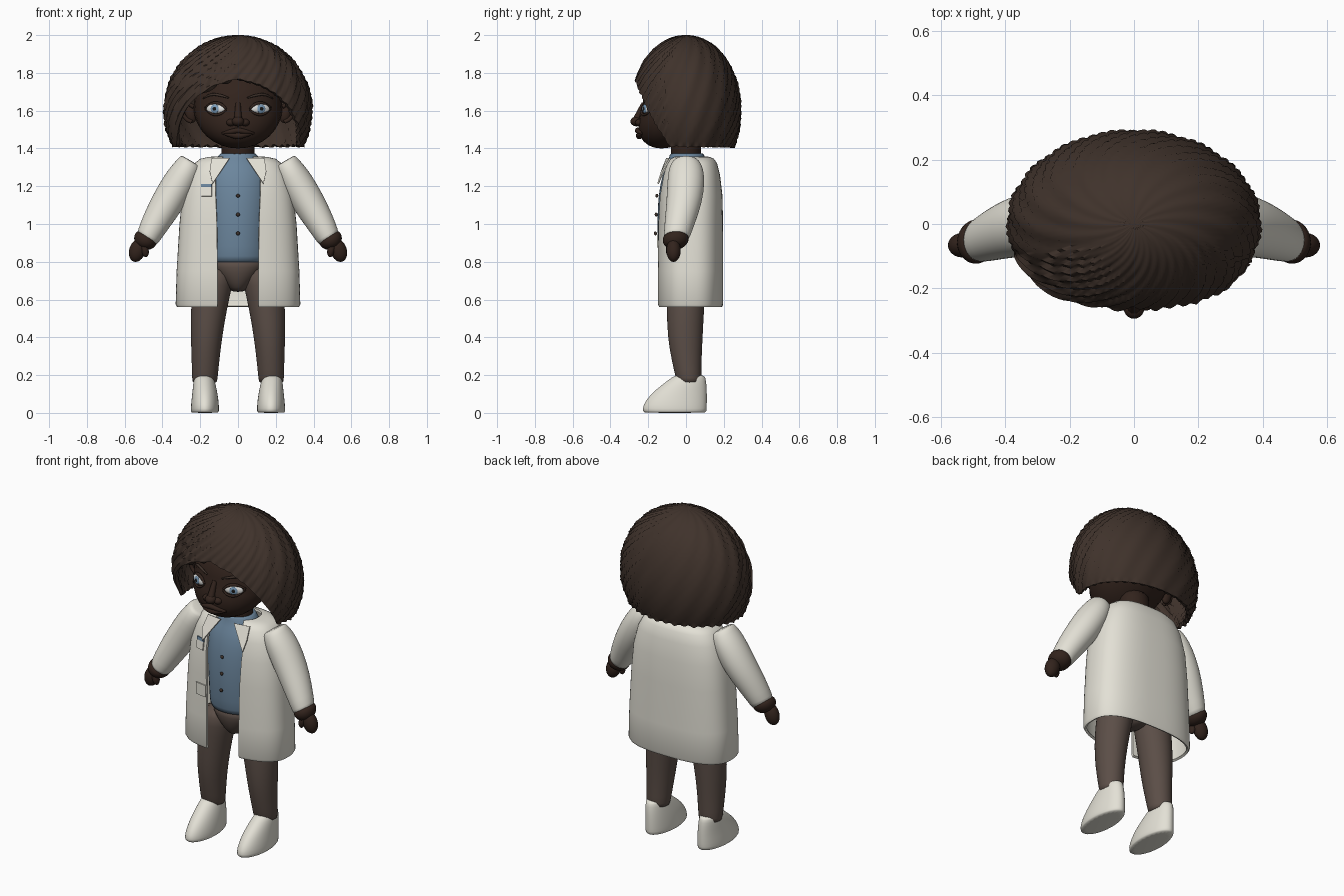
import bpy, bmesh, math
from mathutils import Vector

cube = bpy.data.objects.get("Cube")
if cube:
    bpy.data.objects.remove(cube, do_unlink=True)


def material(name, rgb):
    m = bpy.data.materials.new(name)
    m.use_nodes = True
    m.diffuse_color = (*rgb, 1)
    node = next(n for n in m.node_tree.nodes if n.type == 'BSDF_PRINCIPLED')
    node.inputs["Base Color"].default_value = (*rgb, 1)
    node.inputs["Roughness"].default_value = 0.8
    return m


HAIR = material("hair_brown", (0.05, 0.032, 0.024))
SKIN = material("dark_skin", (0.032, 0.017, 0.012))
CLOTH = material("trouser_brown", (0.105, 0.076, 0.063))
COAT = material("off_white", (0.77, 0.75, 0.67))
SHIRT = material("shirt_blue", (0.15, 0.24, 0.34))
WHITE = material("eye_white", (0.75, 0.75, 0.73))
IRIS = material("iris_blue", (0.2, 0.34, 0.5))
BLACK = material("pupil_black", (0.01, 0.01, 0.01))


def interp(table, x):
    """Linear lookup in rows of (key, values...)."""
    if x <= table[0][0]:
        return table[0][1:]
    for a, b in zip(table, table[1:]):
        if x <= b[0]:
            t = (x - a[0]) / (b[0] - a[0])
            return tuple(p + (q - p) * t for p, q in zip(a[1:], b[1:]))
    return table[-1][1:]


def grid(name, rows, mat, closed=True, caps=False, subsurf=0, thick=0):
    """Skin rows of points, bottom row first, each running anticlockwise."""
    bm = bmesh.new()
    vs = [[bm.verts.new(p) for p in row] for row in rows]
    n = len(rows[0])
    for a, b in zip(vs, vs[1:]):
        for j in range(n if closed else n - 1):
            k = (j + 1) % n
            bm.faces.new((a[j], a[k], b[k], b[j]))
    if caps:
        bm.faces.new(vs[0][::-1])
        bm.faces.new(vs[-1])
        bmesh.ops.recalc_face_normals(bm, faces=bm.faces)
    bmesh.ops.remove_doubles(bm, verts=bm.verts, dist=0.0001)
    for f in bm.faces:
        f.smooth = True
    me = bpy.data.meshes.new(name)
    bm.to_mesh(me)
    bm.free()
    me.materials.append(mat)
    ob = bpy.data.objects.new(name, me)
    bpy.context.collection.objects.link(ob)
    if subsurf:
        ob.modifiers.new("smooth", 'SUBSURF').levels = subsurf
        ob.modifiers["smooth"].render_levels = subsurf
    if thick:
        mod = ob.modifiers.new("thickness", 'SOLIDIFY')
        mod.thickness, mod.offset = thick, -1
        ob.modifiers.new("crisp_edges", 'EDGE_SPLIT').split_angle = 0.8
    return ob


def loft(name, rings, mat, side=1, tilt=0, n=20, subsurf=1):
    """Closed tube of ellipses (cx, cy, z, rx, ry), tilted in the xz plane."""
    rows = []
    for cx, cy, z, rx, ry in rings:
        row = []
        for j in range(n):
            a = 2 * math.pi * j / n
            u = rx * math.cos(a)
            row.append((side * (cx + u * math.cos(tilt)), cy + ry * math.sin(a),
                        z + u * math.sin(tilt)))
        rows.append(row)
    return grid(name, rows, mat, caps=True, subsurf=subsurf)


def ball(name, loc, size, mat, turn=0, lean=0):
    bpy.ops.mesh.primitive_uv_sphere_add(segments=24, ring_count=16, radius=1,
                                         location=loc, rotation=(0, lean, turn))
    ob = bpy.context.object
    ob.name, ob.scale = name, size
    ob.data.materials.append(mat)
    bpy.ops.object.shade_smooth()
    return ob


def tube(name, pts, depth, mat):
    """Tapered curve through (x, y, z, radius) points."""
    cu = bpy.data.curves.new(name, 'CURVE')
    cu.dimensions, cu.bevel_depth, cu.bevel_resolution = '3D', depth, 3
    cu.resolution_u, cu.use_fill_caps = 6, True
    sp = cu.splines.new('BEZIER')
    sp.bezier_points.add(len(pts) - 1)
    for b, p in zip(sp.bezier_points, pts):
        b.co, b.radius = p[:3], p[3]
        b.handle_left_type = b.handle_right_type = 'AUTO'
    cu.materials.append(mat)
    bpy.context.collection.objects.link(bpy.data.objects.new(name, cu))


# Head: an ellipsoid whose jaw slides forward
def face_y(x, z):
    nx, nz = x / 0.235, (z - 1.62) / 0.22
    return -0.03 - 0.2 * math.sqrt(max(0, 1 - nx * nx - nz * nz)) - 0.1 * max(0, -nz)


head = ball("head", (0, 0, 0), (1, 1, 1), SKIN)
for v in head.data.vertices:
    x, y, z = v.co
    v.co = (0.235 * x, -0.03 + 0.2 * y - 0.1 * max(0, -z), 1.62 + 0.22 * z)
loft("neck", [(0, 0, z, 0.088, 0.08) for z in (1.3, 1.37, 1.44, 1.5)], SKIN)

# Nose and lips
tube("nose_bridge", [(0, -0.222, 1.64, 0.6), (0, -0.245, 1.59, 0.8), (0, -0.262, 1.55, 1)], 0.022, SKIN)
ball("nose_tip", (0, -0.262, 1.543), (0.032, 0.032, 0.026), SKIN)
for name, mid, end, low in (("upper_lip", 1.495, 1.482, 0), ("lower_lip", 1.467, 1.48, 0.003)):
    pts = [(x, face_y(x, z) - 0.004, z, r) for x, z, r in (
        (-0.085, end, 0.25), (-0.04, (mid + end) / 2, 0.9), (0, mid, 1.1),
        (0.04, (mid + end) / 2, 0.9), (0.085, end, 0.25))]
    tube(name, pts, 0.014 + low, SKIN)

for side, label in ((1, "left"), (-1, "right")):
    ball(label + "_nostril", (side * 0.037, -0.243, 1.537), (0.025, 0.026, 0.02), SKIN)
    # Eye, iris and pupil turned along the face
    turn = side * 0.4
    out = Vector((math.sin(turn), -math.cos(turn), 0))
    eye = Vector((side * 0.118, face_y(0.118, 1.61), 1.61))
    ball(label + "_eye", eye, (0.053, 0.016, 0.027), WHITE, turn)
    ball(label + "_iris", eye + out * 0.0125, (0.024, 0.006, 0.023), IRIS, turn)
    ball(label + "_pupil", eye + out * 0.0165, (0.011, 0.004, 0.011), BLACK, turn)
    for part, depth, mat, line in (
            ("upper_lid", 0.009, SKIN, ((0.062, 1.61), (0.09, 1.633), (0.125, 1.64), (0.175, 1.618))),
            ("lower_lid", 0.007, SKIN, ((0.062, 1.605), (0.09, 1.585), (0.13, 1.58), (0.175, 1.61))),
            ("eyebrow", 0.007, HAIR, ((0.05, 1.668), (0.09, 1.68), (0.14, 1.685), (0.185, 1.665)))):
        tube(label + "_" + part, [(side * x, face_y(x, z) - 0.006, z, r)
                                  for (x, z), r in zip(line, (0.6, 1, 1, 0.5))], depth, mat)
    # Ear with a rim
    ball(label + "_ear", (side * 0.25, -0.02, 1.585), (0.03, 0.022, 0.05), SKIN, 0, side * 0.2)
    tube(label + "_ear_rim", [(side * x, -0.035, z, 1) for x, z in
         ((0.235, 1.62), (0.27, 1.635), (0.292, 1.6), (0.272, 1.555), (0.245, 1.54))], 0.011, SKIN)

# Hair: swirled ridges on an ellipsoid shell, cut away around the face
HAIRLINE = [(0, 1.77), (20, 1.735), (35, 1.675), (45, 1.61), (58, 1.51), (70, 1.41), (180, 1.405)]
COLS, ROWS, RIDGES, SWIRL = 228, 26, 38, 1.0
rows = []
for i in range(ROWS, -1, -1):
    row = []
    for j in range(COLS):
        a = 2 * math.pi * j / COLS
        deg = math.degrees(min(a, 2 * math.pi - a))
        u = math.acos((interp(HAIRLINE, deg)[0] - 1.6) / 0.4) * i / ROWS
        ridge = math.sin(RIDGES * (a + SWIRL * u)) + 0.4 * math.sin(17 * a + 9 * u)
        s = 1 + 0.02 * ridge * min(1, u / 0.7)
        row.append((0.39 * s * math.sin(u) * math.sin(a), -0.29 * s * math.sin(u) * math.cos(a),
                    1.6 + 0.4 * math.cos(u) * (1 + (s - 1) * 0.6)))
    rows.append(row)
grid("hair", rows, HAIR, thick=0.02)

# Shirt, buttons and pelvis
loft("shirt", [(0, 0.005, z, rx, ry) for z, rx, ry in (
    (0.79, 0.165, 0.14), (0.81, 0.165, 0.145), (0.95, 0.17, 0.16), (1.1, 0.18, 0.158), (1.22, 0.18, 0.143),
    (1.29, 0.17, 0.12), (1.33, 0.125, 0.1), (1.37, 0.1, 0.092), (1.375, 0.095, 0.088))], SHIRT)
for k, z in enumerate((0.95, 1.05, 1.15)):
    ball("button_%d" % (k + 1), (0, -0.162 + 0.004 * k, z), (0.01, 0.008, 0.01), HAIR)
loft("trouser_seat", [(0, 0.005, z, rx, ry) for z, rx, ry in (
    (0.64, 0.03, 0.06), (0.66, 0.055, 0.085), (0.71, 0.1, 0.115), (0.77, 0.15, 0.13), (0.83, 0.155, 0.13))], CLOTH)

# Coat: open-fronted shell; rows are height, half width, front, back, half gap
COAT_FORM = [(0.56, 0.322, -0.145, 0.19, 0.108), (0.575, 0.33, -0.152, 0.197, 0.108),
             (0.75, 0.325, -0.152, 0.197, 0.108), (1.0, 0.31, -0.15, 0.196, 0.112),
             (1.15, 0.294, -0.143, 0.193, 0.118), (1.26, 0.265, -0.125, 0.18, 0.12),
             (1.32, 0.232, -0.105, 0.165, 0.105), (1.345, 0.2, -0.085, 0.148, 0.09),
             (1.355, 0.155, -0.068, 0.125, 0.08), (1.358, 0.12, -0.06, 0.108, 0.075)]
POWER = 0.75


def coat_y(x, z):
    w, front, back, gap = interp(COAT_FORM, z)
    s = (abs(x) / w) ** (1 / POWER)
    return (front + back) / 2 - (back - front) / 2 * (1 - s * s) ** (POWER / 2)


rows = []
for z, w, front, back, gap in COAT_FORM:
    start = math.asin((gap / w) ** (1 / POWER))
    row = []
    for j in range(61):
        a = start + (2 * math.pi - 2 * start) * j / 60
        s, c = math.sin(a), math.cos(a)
        row.append((math.copysign(w * abs(s) ** POWER, s),
                    (front + back) / 2 - math.copysign((back - front) / 2 * abs(c) ** POWER, c), z))
    rows.append(row)
grid("coat", rows, COAT, closed=False, thick=0.014)

# Pocket plates on the coat's right panel
for name, x0, x1, z0, z1, mat in (("chest_pocket", -0.195, -0.14, 1.148, 1.195, COAT),
                                  ("pocket_badge", -0.195, -0.14, 1.195, 1.212, SHIRT),
                                  ("waist_pocket", -0.185, -0.112, 0.875, 0.945, COAT)):
    grid(name, [[(x, coat_y(x, z) - 0.007, z) for x in (x0, (x0 + x1) / 2, x1)] for z in (z0, z1)],
         mat, closed=False, thick=0.009)

for side, label in ((1, "left"), (-1, "right")):
    # Lapel
    flap = [[(0.135, -0.152, 1.215), (0.15, -0.132, 1.28)], [(0.045, -0.105, 1.35), (0.14, -0.088, 1.348)]]
    grid(label + "_lapel", [[(side * x, y, z) for x, y, z in r][::side] for r in flap],
         COAT, closed=False, thick=0.008)
    # Sleeve, cuff and hand
    loft(label + "_sleeve", [
        (0.485, -0.052, 0.915, 0.058, 0.064), (0.478, -0.05, 0.93, 0.064, 0.07),
        (0.43, -0.03, 1.02, 0.078, 0.083), (0.37, -0.008, 1.12, 0.088, 0.096),
        (0.31, 0.0, 1.22, 0.09, 0.1), (0.272, 0.0, 1.285, 0.078, 0.095),
        (0.25, 0.0, 1.325, 0.066, 0.075), (0.245, 0.0, 1.333, 0.06, 0.065)], COAT, side, 0.55)
    loft(label + "_cuff", [
        (0.512, -0.062, 0.875, 0.035, 0.035), (0.503, -0.058, 0.89, 0.052, 0.058),
        (0.494, -0.056, 0.908, 0.064, 0.07), (0.484, -0.053, 0.93, 0.064, 0.07),
        (0.478, -0.05, 0.945, 0.05, 0.055)], SKIN, side, 0.45)
    ball(label + "_hand", (side * 0.533, -0.066, 0.86), (0.043, 0.038, 0.062), SKIN, 0, side * -0.3)
    ball(label + "_thumb", (side * 0.493, -0.085, 0.862), (0.02, 0.022, 0.038), SKIN, 0, side * 0.2)
    # Trouser leg and shoe
    loft(label + "_trouser_leg", [
        (0.176, 0.017, 0.155, 0.064, 0.062), (0.176, 0.015, 0.17, 0.068, 0.067),
        (0.172, 0.003, 0.28, 0.074, 0.08), (0.167, -0.005, 0.4, 0.084, 0.094),
        (0.155, -0.003, 0.55, 0.097, 0.1), (0.132, 0.0, 0.68, 0.105, 0.105),
        (0.115, 0.0, 0.78, 0.1, 0.1)], CLOTH, side)
    loft(label + "_shoe", [
        (0.175, -0.06, 0.0, 0.07, 0.163), (0.175, -0.06, 0.005, 0.075, 0.17),
        (0.175, -0.06, 0.04, 0.075, 0.172), (0.175, -0.038, 0.1, 0.068, 0.15),
        (0.178, -0.008, 0.15, 0.06, 0.118), (0.18, 0.015, 0.19, 0.052, 0.088),
        (0.18, 0.022, 0.202, 0.042, 0.072)], COAT, side, n=24)
